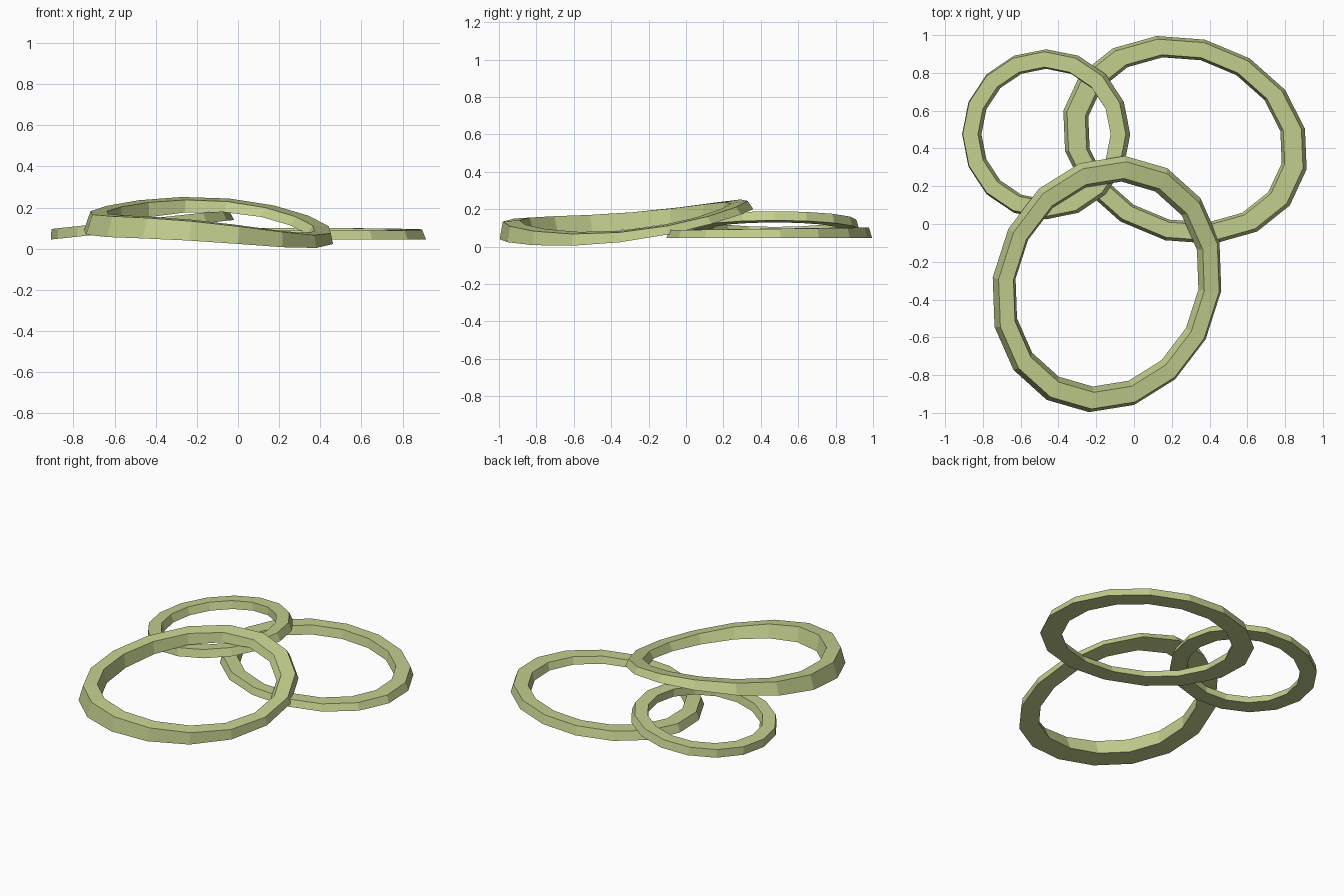
import bpy, bmesh, math

if "Cube" in bpy.data.objects:
    bpy.data.objects.remove(bpy.data.objects["Cube"])

SIDES = 16

green = bpy.data.materials.new("pale_olive_green")
green.diffuse_color = (0.54, 0.62, 0.27, 1)
green.use_nodes = True
green.node_tree.nodes["Principled BSDF"].inputs["Base Color"].default_value = green.diffuse_color


def ring(name, centre, u, v, base, thick, shift, scales):
    """Sixteen-sided oval ring with a four-sided, slightly tapered section.
    base  = bottom height: mean, cos, sin, cos-double terms (lets a ring drape)
    thick = thickness: mean, cos, sin terms
    shift = xy offset of the top face
    scales = outer bottom, outer top, inner top, inner bottom"""
    bm = bmesh.new()
    loops = []
    for i in range(SIDES):
        t = 2 * math.pi * i / SIDES
        c, s = math.cos(t), math.sin(t)
        section = []
        for k, (scale, top) in enumerate(zip(scales, (0, 1, 1, 0))):
            x = centre[0] + scale * (u[0] * c + v[0] * s) + top * shift[0]
            y = centre[1] + scale * (u[1] * c + v[1] * s) + top * shift[1]
            z = base[0] + scale * (base[1] * c + base[2] * s + base[3] * math.cos(2 * t))
            z += top * (thick[0] + thick[1] * c + thick[2] * s)
            section.append(bm.verts.new((x, y, z)))
        loops.append(section)
    for i in range(SIDES):
        a, b = loops[i], loops[(i + 1) % SIDES]
        for k in range(4):
            n = (k + 1) % 4
            bm.faces.new((a[k], b[k], b[n], a[n]))
    bmesh.ops.recalc_face_normals(bm, faces=bm.faces)
    mesh = bpy.data.meshes.new(name)
    bm.to_mesh(mesh)
    bm.free()
    mesh.materials.append(green)
    bpy.context.collection.objects.link(bpy.data.objects.new(name, mesh))


# Small ring at back left, tipped up over the flat ring
ring("small_ring", (-0.465, 0.475), (0.445, 0), (0, 0.45),
     (0.0925, 0.0475, 0, 0), (0.05, 0, 0), (-0.01, 0), (1, 0.97, 0.79, 0.77))

# Wide ring lying flat at back right
ring("flat_ring", (0.27, 0.445), (0.635, 0.06), (-0.15, 0.55),
     (0.045, 0, 0, 0), (0.05, 0, 0.007), (0, 0), (1, 0.97, 0.82, 0.795))

# Large front ring draped over the other two
ring("large_ring", (-0.143, -0.318), (0.605, -0.035), (0.095, 0.678),
     (0.089, -0.035, 0.08, -0.031), (0.07, -0.02, -0.022), (0.01, -0.007),
     (1, 0.965, 0.835, 0.80))
